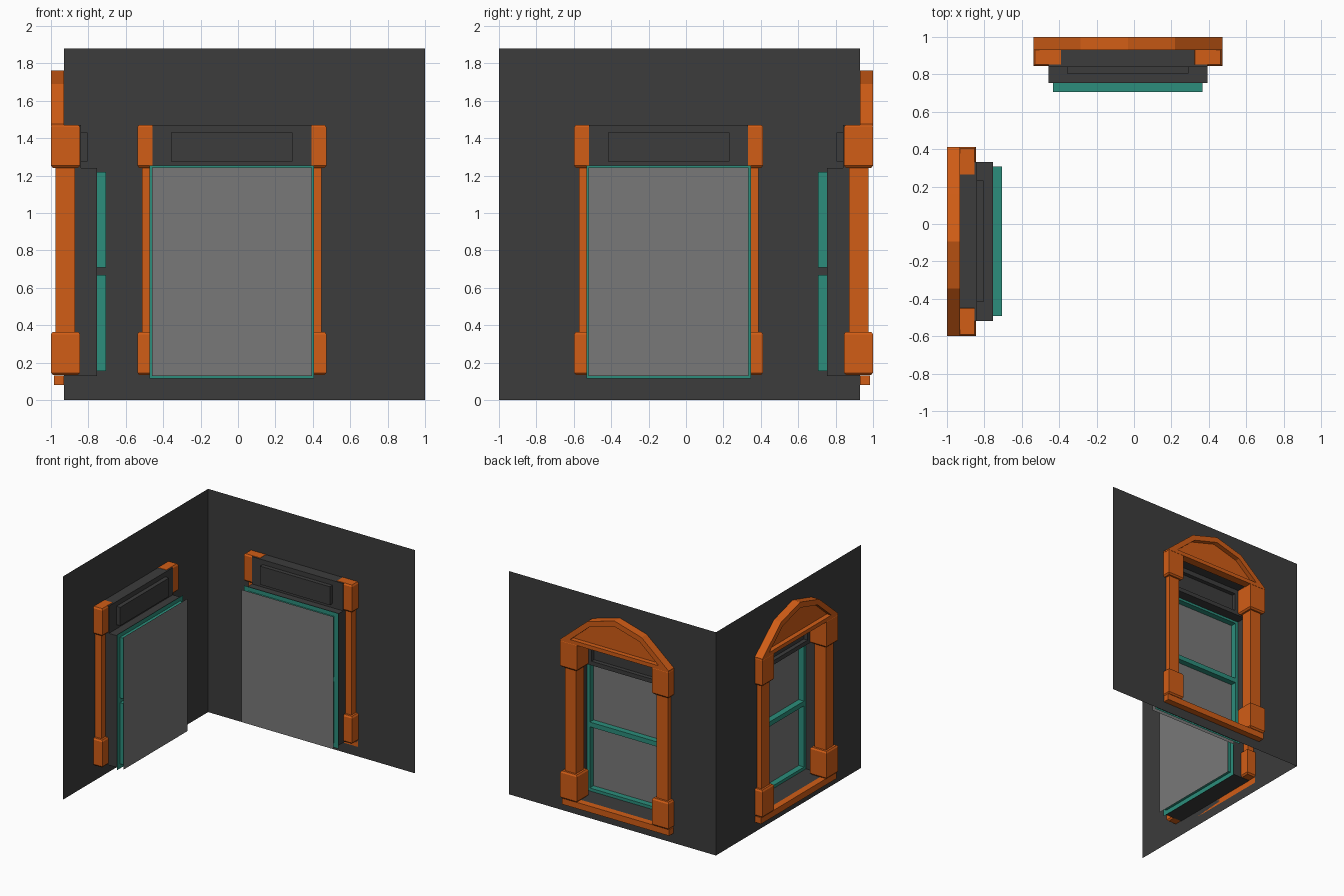
import bpy, bmesh
from mathutils import Matrix, Vector

if "Cube" in bpy.data.objects:
    bpy.data.objects.remove(bpy.data.objects["Cube"])

def material(name, r, g, b):
    m = bpy.data.materials.new(name)
    m.diffuse_color = (r, g, b, 1)
    m.use_nodes = True
    m.node_tree.nodes["Principled BSDF"].inputs["Base Color"].default_value = m.diffuse_color
    return m

DARK = material("dark_grey", 0.045, 0.045, 0.045)
ORANGE = material("orange_trim", 0.64, 0.11, 0.008)
TEAL = material("teal_sash", 0.025, 0.27, 0.2)
GLASS = material("glass_grey", 0.19, 0.19, 0.19)

# Local frame of each window: x along the wall, y outward from the wall, z up

def finish(bm, name, mat, place):
    bmesh.ops.remove_doubles(bm, verts=bm.verts, dist=1e-5)
    bmesh.ops.recalc_face_normals(bm, faces=bm.faces)
    me = bpy.data.meshes.new(name)
    bm.to_mesh(me)
    bm.free()
    me.materials.append(mat)
    ob = bpy.data.objects.new(name, me)
    ob.matrix_world = place
    bpy.context.collection.objects.link(ob)
    return ob

def face(bm, pts):
    bm.faces.new([bm.verts.new(p) for p in pts])

def plate(bm, us, zs, d, holes=()):
    """Flat sheet at depth d made of grid cells, leaving out the hole cells."""
    for i in range(len(us) - 1):
        for j in range(len(zs) - 1):
            if (i, j) not in holes:
                face(bm, [(us[i], d, zs[j]), (us[i + 1], d, zs[j]),
                          (us[i + 1], d, zs[j + 1]), (us[i], d, zs[j + 1])])

def tube(bm, h, z0, z1, d0, d1, skip=()):
    """Rectangular sleeve; sides are 0 bottom, 1 right, 2 top, 3 left."""
    c = [(-h, z0), (h, z0), (h, z1), (-h, z1)]
    for i in range(4):
        if i not in skip:
            (a, az), (b, bz) = c[i], c[(i + 1) % 4]
            face(bm, [(a, d0, az), (b, d0, bz), (b, d1, bz), (a, d1, az)])

def rings(bm, loops, cap_start=True, cap_end=True):
    """Join matching loops of points into a skin."""
    vs = [[bm.verts.new(p) for p in lp] for lp in loops]
    n = len(vs[0])
    for a, b in zip(vs, vs[1:]):
        for i in range(n):
            bm.faces.new([a[i], a[(i + 1) % n], b[(i + 1) % n], b[i]])
    if cap_start:
        bm.faces.new(vs[0])
    if cap_end:
        bm.faces.new(vs[-1])

def post(bm, u, d, profile):
    """Square post from (height, half width) pairs."""
    rings(bm, [[(u + sx * h, d + sy * h, z)
                for sx, sy in ((-1, -1), (1, -1), (1, 1), (-1, 1))]
               for z, h in profile])

def window_wall(tag, place, u_left, u_right):
    # Wall sheet with the window opening
    bm = bmesh.new()
    plate(bm, [u_left, -0.425, 0.425, u_right], [0, 0.13, 1.47, 1.88], 0, {(1, 1)})
    finish(bm, "wall_" + tag, DARK, place)

    # Recessed reveal with stepped header and its inset panel
    bm = bmesh.new()
    tube(bm, 0.425, 0.13, 1.24, 0, -0.09, {2})
    tube(bm, 0.425, 0.13, 1.24, -0.09, -0.175)
    tube(bm, 0.425, 1.24, 1.47, 0, -0.09, {0})
    plate(bm, [-0.425, -0.325, 0.325, 0.425], [1.24, 1.275, 1.43, 1.47], -0.09, {(1, 1)})
    tube(bm, 0.325, 1.275, 1.43, -0.09, -0.125)
    plate(bm, [-0.325, 0.325], [1.275, 1.43], -0.125)
    finish(bm, "window_reveal_" + tag, DARK, place)

    # Teal sash frame: flange with two recessed lights
    bm = bmesh.new()
    plate(bm, [-0.44, -0.40, 0.40, 0.44], [0.115, 0.155, 0.67, 0.71, 1.22, 1.255],
          -0.175, {(1, 1), (1, 3)})
    tube(bm, 0.40, 0.155, 0.67, -0.175, -0.225)
    tube(bm, 0.40, 0.71, 1.22, -0.175, -0.225)
    finish(bm, "sash_frame_" + tag, TEAL, place)

    # Glass sheet behind the sash
    bm = bmesh.new()
    plate(bm, [-0.428, 0.428], [0.128, 1.243], -0.2255)
    finish(bm, "glass_" + tag, GLASS, place)

    # Pilasters: shaft with chamfered base and capital blocks
    for side, s in (("left", -1), ("right", 1)):
        bm = bmesh.new()
        u, d = s * 0.4275, -0.0075
        post(bm, u, d, [(0.2, 0.052), (1.3, 0.052)])
        for z0, z1 in ((0.133, 0.365), (1.24, 1.472)):
            post(bm, u, d, [(z0, 0.066), (z0 + 0.013, 0.0775),
                            (z1 - 0.013, 0.0775), (z1, 0.069)])
        finish(bm, f"pilaster_{side}_{tag}", ORANGE, place)

    # Sill
    bm = bmesh.new()
    bmesh.ops.create_cube(bm, size=1, matrix=Matrix.Translation((0, 0.0275, 0.106))
                          @ Matrix.Diagonal((1.0, 0.055, 0.052, 1)))
    finish(bm, "sill_" + tag, ORANGE, place)

    # Faceted arched pediment with a recessed face
    outer = [(-0.505, 1.462), (0.505, 1.462), (0.505, 1.475), (0.253, 1.69),
             (0, 1.762), (-0.253, 1.69), (-0.505, 1.475)]
    inner = [(-0.41, 1.495), (0.41, 1.495), (0.405, 1.502), (0.232, 1.65),
             (0, 1.715), (-0.232, 1.65), (-0.405, 1.502)]
    bm = bmesh.new()
    rings(bm, [[(u, d, z) for u, z in shape] for shape, d in
               ((outer, 0), (outer, 0.07), (inner, 0.07), (inner, 0.03))],
          cap_start=False)
    finish(bm, "pediment_" + tag, ORANGE, place)

# Back wall, and the left wall turned a quarter
window_wall("back", Matrix.Translation((-0.033, 0.93, 0)), -0.897, 1.033)
window_wall("left", Matrix.Translation((-0.93, -0.093, 0))
            @ Matrix.Rotation(1.5707963, 4, 'Z'), -0.907, 1.023)
